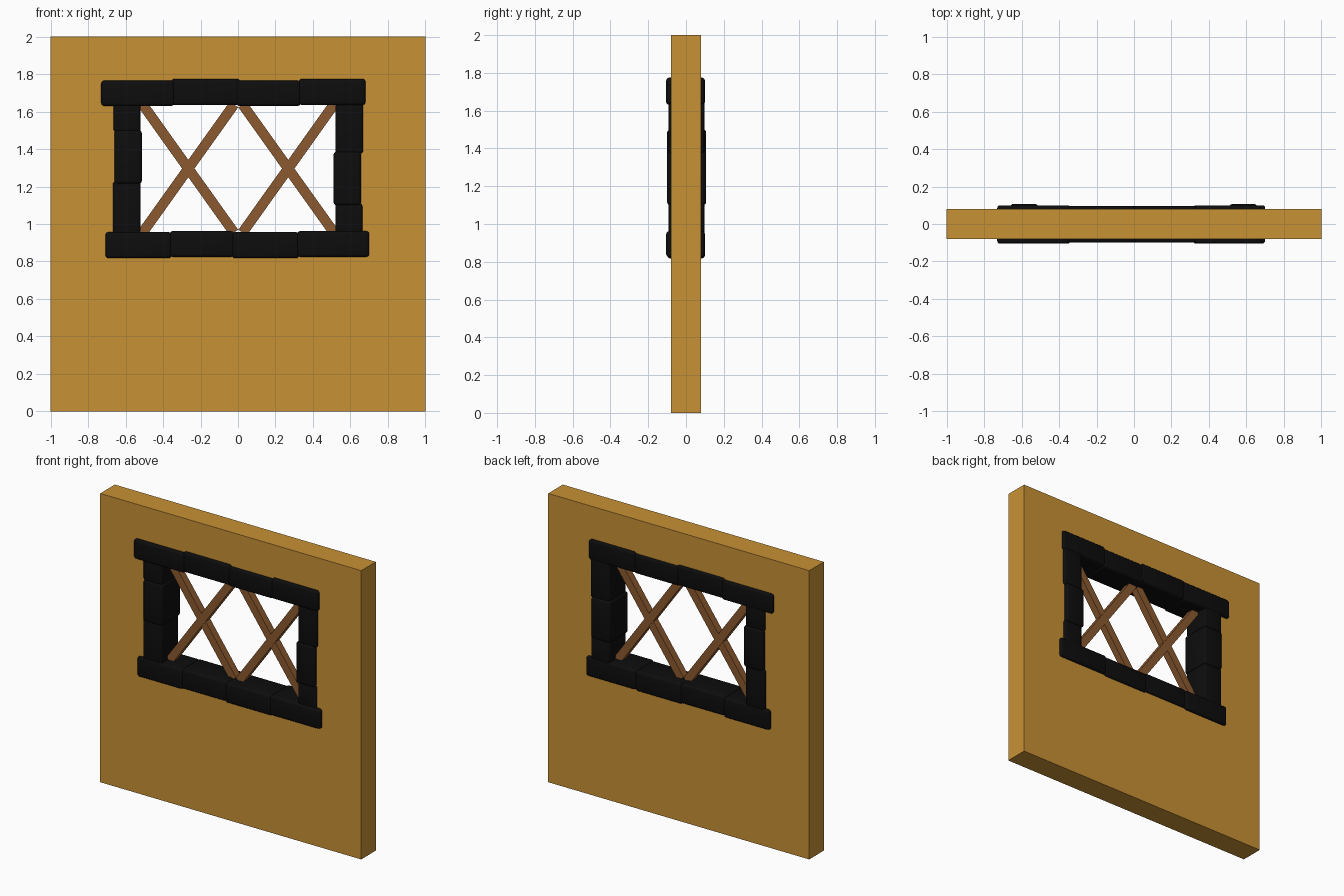
import bpy, bmesh, math
from mathutils import Matrix

if "Cube" in bpy.data.objects:
    bpy.data.objects.remove(bpy.data.objects["Cube"])


def material(name, rgb):
    m = bpy.data.materials.new(name)
    m.diffuse_color = (*rgb, 1)
    m.use_nodes = True
    m.node_tree.nodes["Principled BSDF"].inputs["Base Color"].default_value = m.diffuse_color
    return m


PLASTER = material("ochre_plaster", (0.578, 0.287, 0.036))
STONE = material("black_stone", (0.004, 0.004, 0.004))
WOOD = material("brown_wood", (0.262, 0.100, 0.028))


def add_object(name, bm, mat):
    bmesh.ops.recalc_face_normals(bm, faces=bm.faces)
    me = bpy.data.meshes.new(name)
    bm.to_mesh(me)
    bm.free()
    me.materials.append(mat)
    ob = bpy.data.objects.new(name, me)
    bpy.context.collection.objects.link(ob)
    return ob


def box_bmesh(size):
    bm = bmesh.new()
    bmesh.ops.create_cube(bm, size=1)
    bmesh.ops.scale(bm, vec=size, verts=bm.verts)
    return bm


# Wall slab with a rectangular window opening (its edge is buried in the stones)
def rect(bm, x, z0, z1, y):
    return [bm.verts.new((px, y, pz)) for px, pz in ((-x, z0), (x, z0), (x, z1), (-x, z1))]


bm = bmesh.new()
loops = [rect(bm, 1, 0, 2, -0.08), rect(bm, 0.6, 0.89, 1.7, -0.08),
         rect(bm, 0.6, 0.89, 1.7, 0.08), rect(bm, 1, 0, 2, 0.08)]
for k in range(4):
    a, b = loops[k], loops[(k + 1) % 4]
    for i in range(4):
        j = (i + 1) % 4
        bm.faces.new((a[i], a[j], b[j], b[i]))
add_object("wall", bm, PLASTER)


# Rounded stones framing the window: x0, x1, z0, z1, y0, y1
def stone(name, x0, x1, z0, z1, y0, y1):
    bm = box_bmesh((x1 - x0, y1 - y0, z1 - z0))
    bmesh.ops.bevel(bm, geom=bm.edges[:], offset=0.016, segments=3, profile=0.5, affect='EDGES')
    ob = add_object(name, bm, STONE)
    ob.location = ((x0 + x1) / 2, (y0 + y1) / 2, (z0 + z1) / 2)
    bpy.context.view_layer.objects.active = ob
    ob.select_set(True)
    bpy.ops.object.shade_smooth_by_angle(angle=math.radians(35))
    ob.select_set(False)


STONES = {
    "lintel_stone": [(-0.73, -0.34, 1.63, 1.765, -0.105, 0.10),
                     (-0.355, 0.01, 1.635, 1.775, -0.10, 0.095),
                     (-0.01, 0.335, 1.63, 1.765, -0.10, 0.095),
                     (0.325, 0.68, 1.635, 1.775, -0.105, 0.10)],
    "sill_stone": [(-0.707, -0.355, 0.818, 0.957, -0.10, 0.10),
                   (-0.365, -0.02, 0.825, 0.962, -0.10, 0.095),
                   (-0.032, 0.325, 0.818, 0.957, -0.10, 0.095),
                   (0.315, 0.70, 0.825, 0.962, -0.105, 0.10)],
    "left_jamb_stone": [(-0.665, -0.52, 1.49, 1.66, -0.093, 0.097),
                        (-0.66, -0.513, 1.215, 1.50, -0.10, 0.107),
                        (-0.668, -0.52, 0.935, 1.228, -0.093, 0.097)],
    "right_jamb_stone": [(0.52, 0.668, 1.375, 1.66, -0.093, 0.097),
                         (0.51, 0.656, 1.10, 1.385, -0.10, 0.107),
                         (0.52, 0.664, 0.935, 1.112, -0.093, 0.097)],
}
for name, items in STONES.items():
    for i, dims in enumerate(items):
        stone(f"{name}_{i + 1}", *dims)

# Crossed wooden bars, two X shapes side by side
for side, cx in (("left", -0.265), ("right", 0.268)):
    for lean, sign in (("rising", 1), ("falling", -1)):
        bm = box_bmesh((0.84, 0.05, 0.054))
        bm.transform(Matrix.Rotation(-sign * math.radians(54.5), 4, 'Y'))
        ob = add_object(f"{side}_{lean}_bar", bm, WOOD)
        ob.location = (cx, -0.002 * sign, 1.296)
